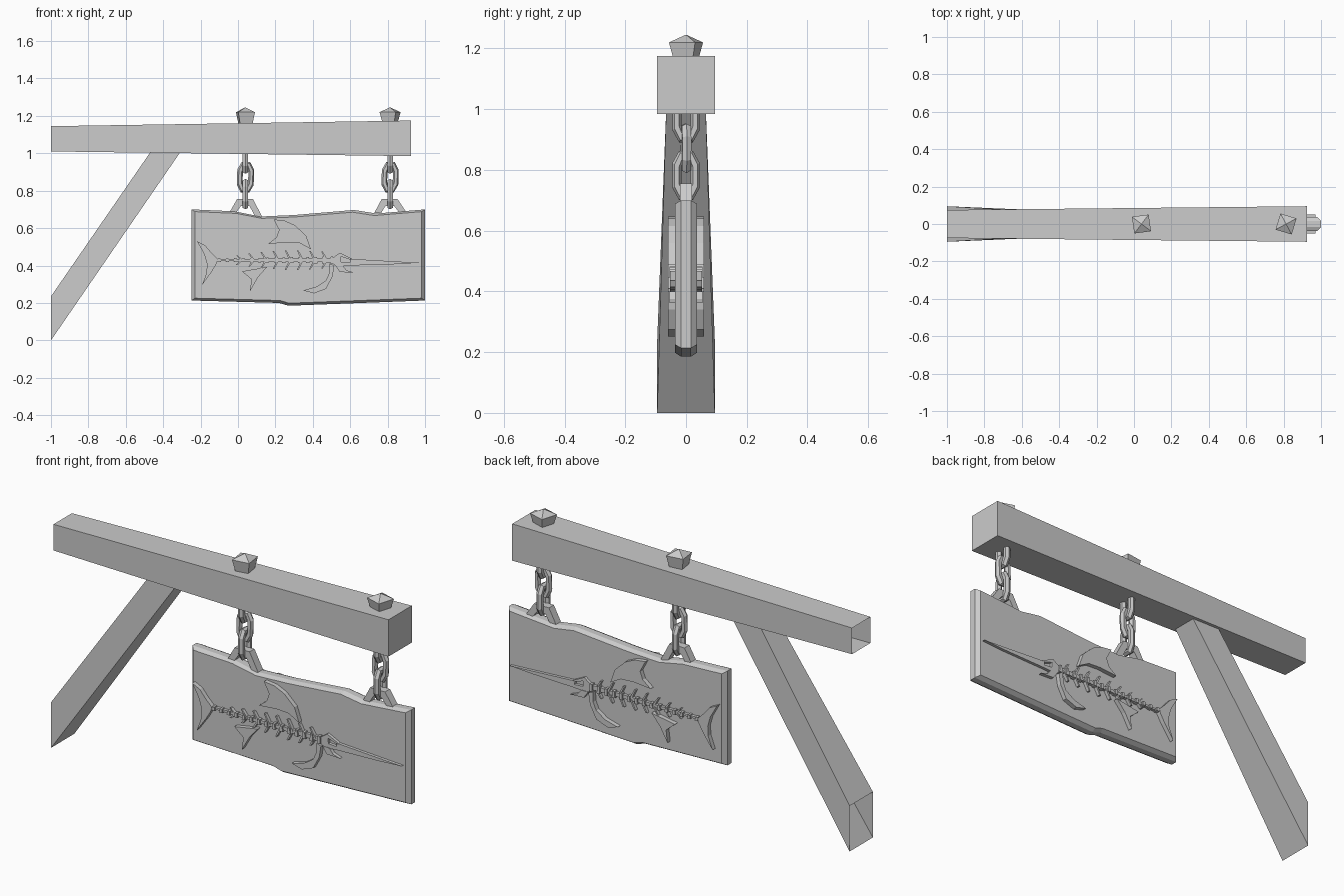
import bpy, bmesh, math
from mathutils import Matrix, Vector

if "Cube" in bpy.data.objects:
    bpy.data.objects.remove(bpy.data.objects["Cube"])


def finish(name, bm):
    bmesh.ops.recalc_face_normals(bm, faces=bm.faces[:])
    me = bpy.data.meshes.new(name)
    bm.to_mesh(me)
    bm.free()
    ob = bpy.data.objects.new(name, me)
    bpy.context.collection.objects.link(ob)
    return ob


def loft(bm, rings, cap_start=True, cap_end=True, close=False):
    vs = [[bm.verts.new(p) for p in r] for r in rings]
    n = len(vs[0])
    pairs = list(zip(vs, vs[1:])) + ([(vs[-1], vs[0])] if close else [])
    for a, b in pairs:
        for i in range(n):
            j = (i + 1) % n
            bm.faces.new((a[i], a[j], b[j], b[i]))
    if cap_start and not close:
        bm.faces.new(vs[0])
    if cap_end and not close:
        bm.faces.new(vs[-1])


def slab(bm, outline, half):
    loft(bm, [[(x, y, z) for x, z in outline] for y in (-half, half)])


def slab_object(name, outline, half):
    bm = bmesh.new()
    slab(bm, outline, half)
    return finish(name, bm)


# beam, widening to the right, open where it meets the wall
bm = bmesh.new()
loft(bm, [[(x, -w, lo), (x, w, lo), (x, w, hi), (x, -w, hi)]
          for x, w, lo, hi in ((-1, .075, 1.01, 1.145), (.925, .095, .985, 1.175))],
     cap_start=False)
finish("beam", bm)

# diagonal brace, wider at the wall
bm = bmesh.new()
loft(bm, [[(-1, -.095, 0), (-1, .095, 0), (-1, .095, .235), (-1, -.095, .235)],
          [(-.31, -.065, 1.004), (-.31, .065, 1.004), (-.47, .065, 1.004), (-.47, -.065, 1.004)]],
     cap_start=False)
finish("brace", bm)


# chain link: long octagonal loop of hexagonal wire
def link(name, x, z, turn, tilt):
    w, h, r = .03, .066, .017
    path = [(-w * .5, h), (w * .5, h), (w, h * .5), (w, -h * .5),
            (w * .5, -h), (-w * .5, -h), (-w, -h * .5), (-w, h * .5)]
    rings = []
    for px, pz in path:
        out = Vector((px / w, 0, pz / h)).normalized()
        rings.append([Vector((px, 0, pz)) + out * r * math.cos(a) + Vector((0, r * math.sin(a), 0))
                      for a in (k * math.pi / 3 for k in range(6))])
    bm = bmesh.new()
    loft(bm, rings, close=True)
    ob = finish(name, bm)
    ob.matrix_world = (Matrix.Translation((x, 0, z)) @ Matrix.Rotation(math.radians(turn), 4, 'Z')
                       @ Matrix.Rotation(math.radians(tilt), 4, 'Y'))


# pegs, chains and brackets at both hanging points
for side, x, spin, top, foot_l, foot_r in (("left", .04, 8, 1.155, .685, .66),
                                           ("right", .813, -17, 1.165, .68, .68)):
    bm = bmesh.new()
    loft(bm, [[(sx * s, sy * s, z) for sx, sy in ((-1, -1), (1, -1), (1, 1), (-1, 1))]
              for s, z in ((.033, top), (.045, 1.22), (.001, 1.245))])
    peg = finish(side + "_peg", bm)
    peg.location.x = x
    peg.rotation_euler.z = math.radians(spin)
    link(side + "_upper_link", x, .972, 90, 0)
    link(side + "_middle_link", x, .872, 4, 2)
    link(side + "_lower_link", x, .782, 90, 0)
    slab_object(side + "_bracket",
                [(x - .085, foot_l), (x - .045, .755), (x + .04, .755), (x + .09, foot_r),
                 (x + .052, foot_r), (x + .022, .718), (x - .025, .718), (x - .048, foot_l)], .02)

# sign board with worn outline and chamfered rim
edge = [(-.248, .7), (-.02, .69), (.12, .662), (.3, .67), (.62, .697), (.74, .678), (1, .7),
        (1, .213), (.27, .185), (.22, .2), (-.248, .213)]
bm = bmesh.new()
loft(bm, [[(.37 + (x - .37) * sx, y, .46 + (z - .46) * sz) for x, z in edge]
          for y, sx, sz in ((-.037, .97, .95), (-.016, 1, 1), (.016, 1, 1), (.037, .97, .95))])
finish("sign_board", bm)

# fish skeleton: fins go through the board and show on both faces
slab_object("tail_fin", [(-.219, .529), (-.176, .508), (-.139, .465), (-.108, .435), (-.112, .415),
                         (-.139, .369), (-.193, .294), (-.168, .36), (-.166, .41), (-.18, .46)], .06)
slab_object("back_fin", [(.19, .647), (.25, .64), (.305, .615), (.364, .56), (.39, .487), (.33, .52),
                         (.26, .524), (.16, .515), (.205, .55), (.22, .59)], .06)
slab_object("belly_fin", [(.021, .369), (.155, .392), (.107, .337), (.064, .262), (.072, .326)], .06)
slab_object("side_fin", [(.49, .41), (.515, .4), (.505, .34), (.47, .275), (.406, .251), (.348, .267),
                         (.42, .287), (.47, .32), (.488, .36)], .06)

# skull with eye opening (seamed outline) and long bill
slab_object("skull", [(.505, .44), (.545, .468), (.61, .436), (.597, .432), (.55, .448), (.552, .42),
                      (.6, .417), (.598, .431), (.611, .435), (.84, .422), (.97, .415), (.84, .407),
                      (.6, .4), (.53, .395), (.505, .41)], .052)
slab_object("lower_jaw", [(.52, .4), (.56, .4), (.58, .375), (.62, .362), (.545, .365)], .055)

# spine, vertebrae and slanted ribs
slab_object("spine", [(-.115, .424), (.51, .417), (.51, .44), (-.115, .434)], .052)
bm = bmesh.new()
for i in range(15):
    x = -.1 + i * .043
    h = .009 + i * .0007
    slab(bm, [(x - .009, .429 - h), (x + .009, .429 - h), (x + .006, .429 + h), (x - .006, .429 + h)], .06)
finish("vertebrae", bm)
bm = bmesh.new()
for i in range(8):
    x = .02 + i * .065
    h = .02 + .05 * math.sin((i + 1) / 8.5 * math.pi * .75)
    for s in (1, -1):
        slab(bm, [(x + .006, .429), (x - .006, .429), (x - .03, .429 + s * h * .75),
                  (x - .022, .429 + s * h * .75)], .054)
finish("ribs", bm)
